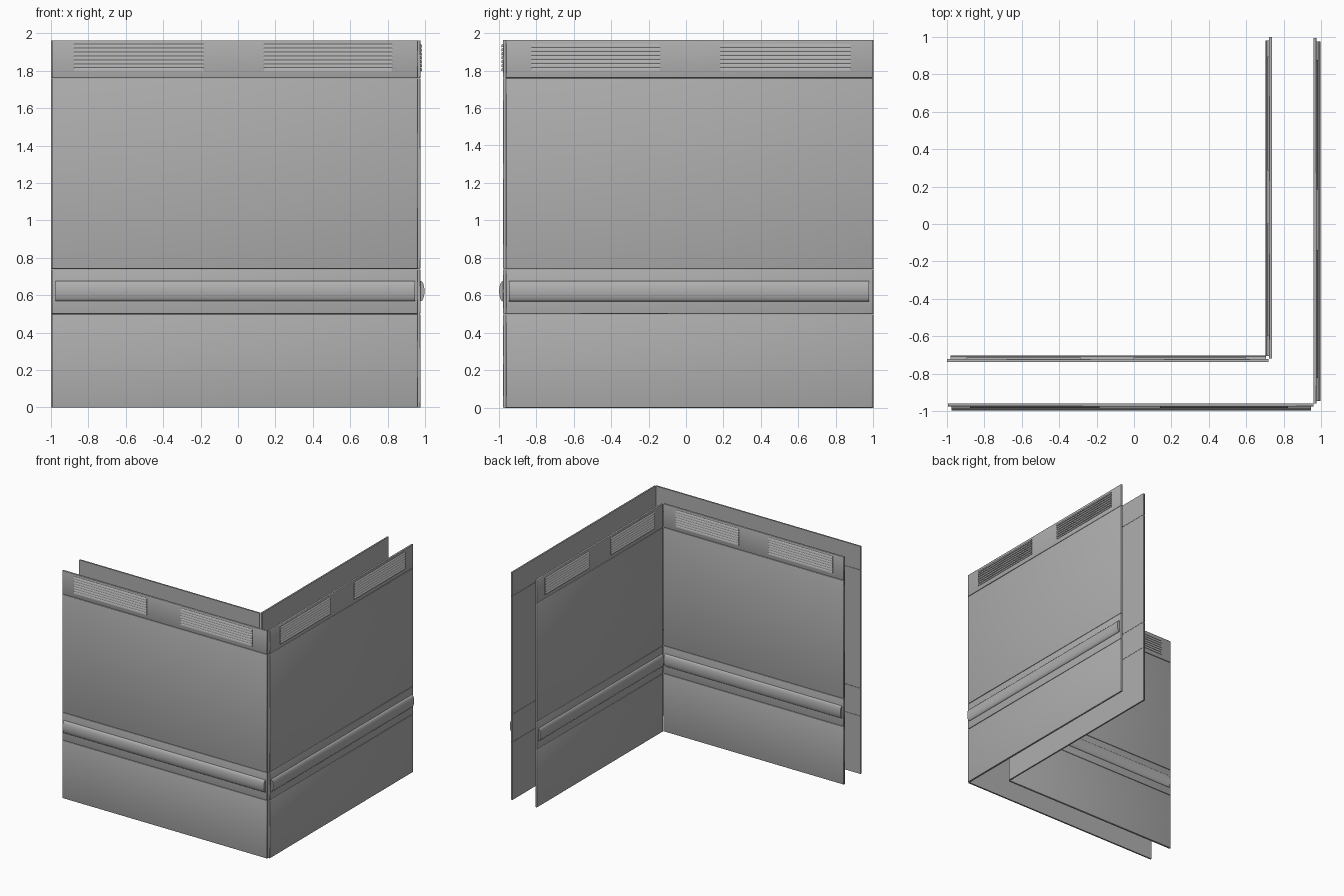
import bpy, bmesh, math

if "Cube" in bpy.data.objects:
    bpy.data.objects.remove(bpy.data.objects["Cube"])

# Wall placement: local (u along wall, d depth from back face, z) -> world
WALLS = {
    "outer_front": (lambda u, d, z: (u, -0.960 - d, z), -0.995, 0.96),
    "outer_right": (lambda u, d, z: (0.960 + d, -u, z), -0.995, 0.96),
    "inner_front": (lambda u, d, z: (u, -0.738 + d, z), -1.0, 0.72),
    "inner_right": (lambda u, d, z: (0.738 - d, -u, z), -1.0, 0.72),
}
THICK = 0.017

# Dark grey finish
grey = bpy.data.materials.new("dark_grey")
grey.diffuse_color = (0.43, 0.43, 0.43, 1)
grey.use_nodes = True
grey.node_tree.nodes["Principled BSDF"].inputs["Base Color"].default_value = grey.diffuse_color


def prism(name, place, pieces, bevel=0.0, angle=35):
    """Extrude (d, z) profiles along u; optionally bevel the front rim."""
    bm = bmesh.new()
    for profile, u0, u1 in pieces:
        a = [bm.verts.new((u0, d, z)) for d, z in profile]
        b = [bm.verts.new((u1, d, z)) for d, z in profile]
        n = len(profile)
        bm.faces.new(a)
        bm.faces.new(b[::-1])
        for i in range(n):
            j = (i + 1) % n
            bm.faces.new((a[i], b[i], b[j], a[j]))
    if bevel:
        rim = [e for e in bm.edges if all(v.co.y > THICK - 1e-5 for v in e.verts)]
        bmesh.ops.bevel(bm, geom=rim, offset=bevel, segments=2,
                        profile=0.5, affect='EDGES')
    for v in bm.verts:
        v.co = place(*v.co)
    bmesh.ops.recalc_face_normals(bm, faces=bm.faces)
    me = bpy.data.meshes.new(name)
    bm.to_mesh(me)
    bm.free()
    me.materials.append(grey)
    ob = bpy.data.objects.new(name, me)
    bpy.context.collection.objects.link(ob)
    bpy.ops.object.select_all(action='DESELECT')
    ob.select_set(True)
    bpy.context.view_layer.objects.active = ob
    bpy.ops.object.shade_smooth_by_angle(angle=math.radians(angle))


def rect(z0, z1):
    return [(0, z0), (THICK, z0), (THICK, z1), (0, z1)]


for wall, (place, u0, u1) in WALLS.items():
    length = u1 - u0
    bulge = 0.020 if wall.startswith("outer") else 0.017

    # Stacked panels with soft front rims and fine seams between them
    for part, z0, z1 in (("lower_panel", 0.0, 0.499), ("rail_panel", 0.501, 0.739),
                         ("middle_panel", 0.741, 1.759), ("top_panel", 1.761, 1.963)):
        prism(f"{wall}_{part}", place, [(rect(z0, z1), u0, u1)], bevel=0.005, angle=60)

    # Half-round bumper rail
    arc = [(THICK + bulge * math.cos(t), 0.622 + 0.054 * math.sin(t))
           for t in (math.radians(-90 + 180 * i / 12) for i in range(13))]
    prism(f"{wall}_bumper_rail", place,
          [([(THICK - 0.003, 0.568)] + arc + [(THICK - 0.003, 0.676)],
            u0 + 0.018, u1 - 0.015)])

    # Two groups of downward-opening louvre slats
    slats = []
    for f0, f1 in ((0.06, 0.415), (0.58, 0.93)):
        for i in range(7):
            z = 1.797 + 0.021 * i
            profile = [(THICK - 0.002, z + 0.003), (THICK + 0.007, z),
                       (THICK + 0.007, z + 0.014), (THICK - 0.002, z + 0.021)]
            slats.append((profile, u0 + f0 * length, u0 + f1 * length))
    prism(f"{wall}_vent_louvres", place, slats, angle=80)
